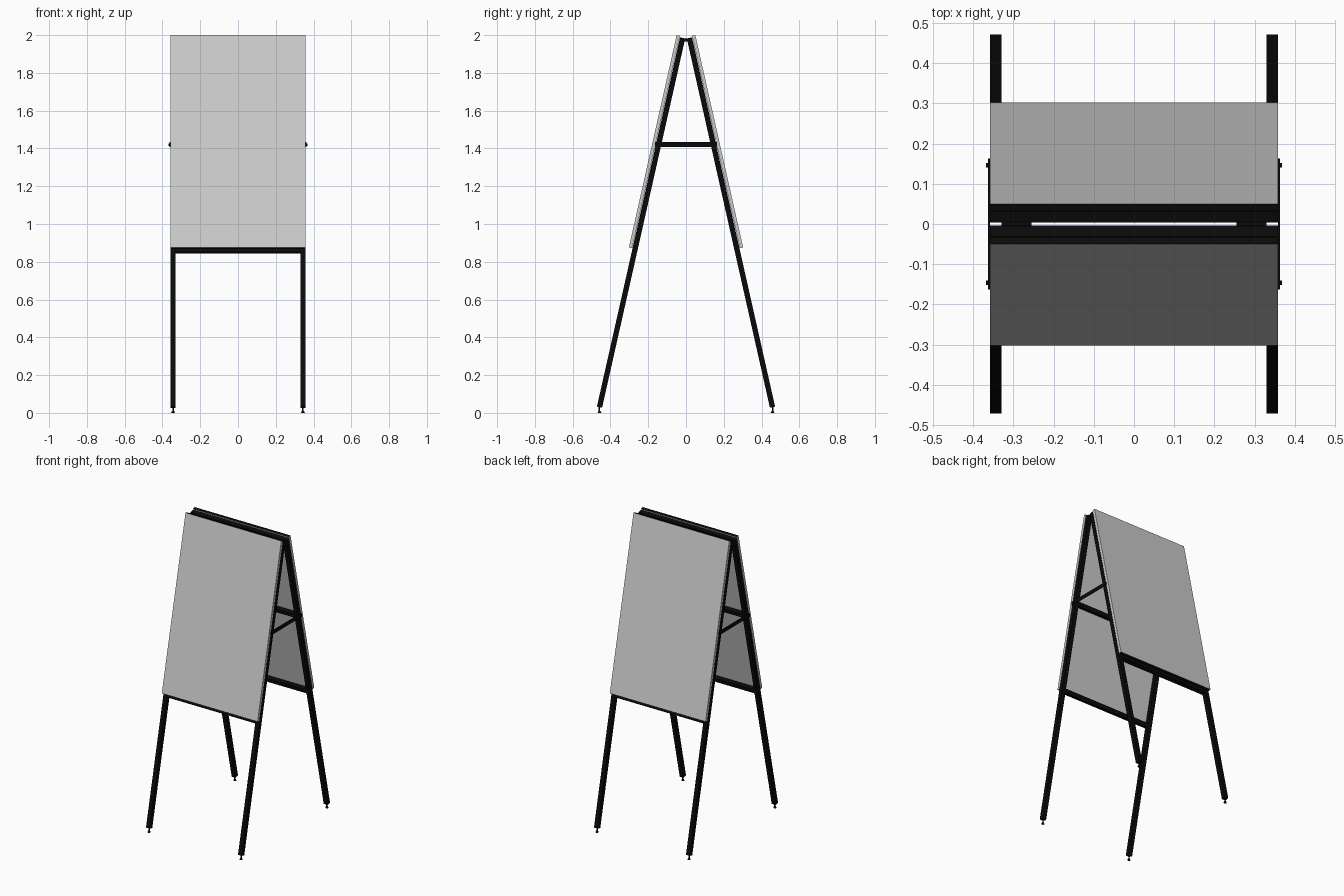
import bpy, bmesh, math
from mathutils import Matrix, Vector

cube = bpy.data.objects.get("Cube")
if cube:
    bpy.data.objects.remove(cube, do_unlink=True)


def material(name, value):
    m = bpy.data.materials.new(name)
    m.use_nodes = True
    color = (value, value, value, 1)
    m.diffuse_color = color
    m.node_tree.nodes["Principled BSDF"].inputs["Base Color"].default_value = color
    return m


BLACK = material("black metal", 0.003)
GREY = material("light grey panel", 0.6)

LEG = 0.028          # square tube width
LEG_X = 0.344        # leg centre
LENGTH = 2.004       # leg length along the slope
TILT = math.atan2(0.44, 1.955)
LEAN = Matrix.Translation((0, -0.458, 0.03)) @ Matrix.Rotation(-TILT, 4, 'X')


def finish(name, bm, mats, matrix):
    mesh = bpy.data.meshes.new(name)
    bm.to_mesh(mesh)
    bm.free()
    for m in mats:
        mesh.materials.append(m)
    obj = bpy.data.objects.new(name, mesh)
    obj.matrix_world = matrix
    bpy.context.collection.objects.link(obj)
    return obj


def box(name, lo, hi, mats=(BLACK,), matrix=Matrix(), black_ends=False):
    lo, hi = Vector(lo), Vector(hi)
    bm = bmesh.new()
    bmesh.ops.create_cube(bm, size=1)
    bmesh.ops.scale(bm, vec=hi - lo, verts=bm.verts)
    bmesh.ops.translate(bm, vec=(lo + hi) / 2, verts=bm.verts)
    bm.normal_update()
    if black_ends:
        for f in bm.faces:
            f.material_index = int(abs(f.normal.z) > 0.9)
    return finish(name, bm, mats, matrix)


def cylinder(name, center, radius, depth, top_radius=None, axis='Z'):
    bm = bmesh.new()
    bmesh.ops.create_cone(bm, cap_ends=True, segments=16, radius1=radius,
                          radius2=radius if top_radius is None else top_radius, depth=depth)
    for f in bm.faces:
        f.smooth = len(f.verts) == 4
    turn = Matrix.Rotation(math.pi / 2, 4, 'Y') if axis == 'X' else Matrix()
    return finish(name, bm, (BLACK,), Matrix.Translation(center) @ turn)


h = LEG / 2
for label, spin in (("front", 0), ("back", math.pi)):
    turn = Matrix.Rotation(spin, 4, 'Z')
    frame = turn @ LEAN

    # Legs with levelling feet
    for side in (-1, 1):
        x = side * LEG_X
        box(f"{label}_leg", (x - h, -h, 0), (x + h, h, LENGTH), matrix=frame)
        foot = turn @ Vector((x, -0.458, 0))
        cylinder(f"{label}_foot_pad", foot + Vector((0, 0, 0.005)), 0.010, 0.010, 0.006)
        cylinder(f"{label}_foot_stem", foot + Vector((0, 0, 0.02)), 0.004, 0.03)

    # Cross rails between the legs
    inner = LEG_X - h
    for part, z in (("bottom", 0.852), ("middle", 1.425), ("top", LENGTH - h)):
        box(f"{label}_{part}_rail", (-inner, -h, z - h), (inner, h, z + h), matrix=frame)

    # Display panel with dark top and bottom edges
    box(f"{label}_panel", (-0.358, -0.034, 0.859), (0.358, -0.016, 2.0115),
        (GREY, BLACK), frame, black_ends=True)

# Side braces, pivot bolts and top hinges
for side in (-1, 1):
    xs = sorted((side * 0.3585, side * 0.3635))
    box("side_brace", (xs[0], -0.163, 1.408), (xs[1], 0.163, 1.433))
    for y in (-0.146, 0.146):
        cylinder("pivot_bolt", (side * 0.364, y, 1.42), 0.006, 0.009, axis='X')
    hx = sorted((side * 0.255, side * 0.33))
    box("hinge_plate", (hx[0], -0.012, 1.965), (hx[1], 0.012, 1.978))
    cylinder("hinge_pin", (side * 0.2925, 0, 1.978), 0.006, 0.075, axis='X')
